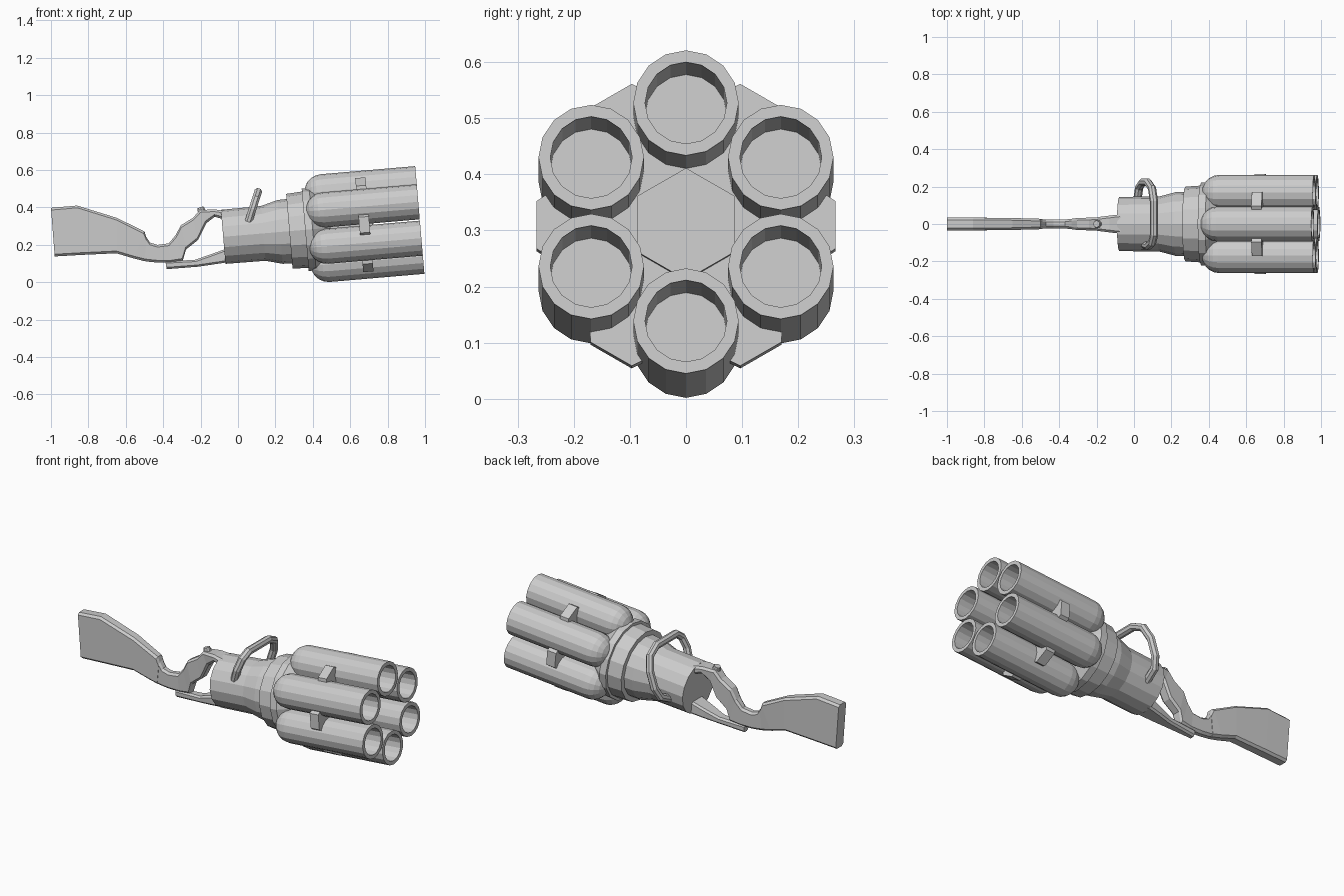
import bpy, bmesh, math
from mathutils import Matrix, Vector

if "Cube" in bpy.data.objects:
    bpy.data.objects.remove(bpy.data.objects["Cube"])

steel = bpy.data.materials.new("plain_grey")
steel.diffuse_color = (0.6, 0.6, 0.6, 1)
steel.use_nodes = True
steel.node_tree.nodes["Principled BSDF"].inputs["Base Color"].default_value = steel.diffuse_color

# The barrel axis rises 5 degrees towards +x; its origin is the muzzle centre
AXIS = Matrix.Translation((0.972, 0, 0.333)) @ Matrix.Rotation(math.radians(-4.9), 4, 'Y')


def finish(name, bm, matrix=None):
    bmesh.ops.remove_doubles(bm, verts=bm.verts, dist=1e-5)
    bmesh.ops.recalc_face_normals(bm, faces=bm.faces)
    if matrix:
        bm.transform(matrix)
    mesh = bpy.data.meshes.new(name)
    bm.to_mesh(mesh)
    bm.free()
    mesh.materials.append(steel)
    obj = bpy.data.objects.new(name, mesh)
    bpy.context.collection.objects.link(obj)
    return obj


def loft(name, rings, matrix=None):
    """Skin equal-length rings of points and cap both ends."""
    bm = bmesh.new()
    rows = [[bm.verts.new(p) for p in ring] for ring in rings]
    n = len(rows[0])
    for a, b in zip(rows, rows[1:]):
        for i in range(n):
            j = (i + 1) % n
            bm.faces.new((a[i], a[j], b[j], b[i]))
    bm.faces.new(rows[0])
    bm.faces.new(rows[-1])
    return finish(name, bm, matrix)


def lathe(name, profile, sides=16, y=0, z=0):
    """Turn (distance, radius) pairs around the tilted axis."""
    rings = []
    for u, r in profile:
        rings.append([(u, y + r * math.sin(math.tau * i / sides),
                       z + r * math.cos(math.tau * i / sides)) for i in range(sides)])
    return loft(name, rings, AXIS)


def slab(name, sections, c=0.012):
    """Loft chamfered rectangles; section = top x, z, bottom x, z, half width."""
    rings = []
    for xt, zt, xb, zb, w in sections:
        t, b = Vector((xt, 0, zt)), Vector((xb, 0, zb))
        k = c / (t - b).length
        hi, lo = t.lerp(b, k), b.lerp(t, k)
        right = [(t, w - c), (hi, w), (lo, w), (b, w - c)]
        pts = [p + Vector((0, d, 0)) for p, d in right]
        pts += [p - Vector((0, d, 0)) for p, d in reversed(right)]
        rings.append(pts)
    return loft(name, rings)


# Six domed barrels with open bores
R, BORE = 0.094, 0.073
dome = [(-0.508 - R * math.cos(a), max(R * math.sin(a), 0.002))
        for a in (math.radians(18 * i) for i in range(6))]
for k in range(6):
    a = math.tau * k / 6
    lathe(f"barrel_{k + 1}", dome + [(0, R), (0, BORE), (-0.26, BORE)],
          y=0.195 * math.sin(a), z=0.195 * math.cos(a))

# Receiver body with flared front and two collars
lathe("receiver_body", [(-1.055, 0.145), (-0.84, 0.147), (-0.75, 0.171), (-0.69, 0.173)])
lathe("rear_collar", [(-0.70, 0.2), (-0.605, 0.206)])
lathe("front_collar", [(-0.615, 0.221), (-0.575, 0.221), (-0.48, 0.15)])

# Hexagonal core and the spacer plate that peaks between the barrels
lathe("barrel_core", [(-0.55, 0.1), (-0.25, 0.1)], sides=6)
plate = []
for u in (-0.325, -0.27):
    ring = []
    for i in range(18):
        r = 0.205 if i % 3 == 0 else 0.27
        a = math.tau * (i // 3) / 6 + math.radians((0, 21, 39)[i % 3])
        ring.append((u, r * math.sin(a), r * math.cos(a)))
    plate.append(ring)
loft("spacer_plate", plate, AXIS)

# Carrying handle: an octagonal bar arched over the body
path = [(-0.11, 0.325), (-0.118, 0.39), (-0.10, 0.45), (-0.06, 0.482), (0.12, 0.482),
        (0.19, 0.45), (0.222, 0.38), (0.222, 0.29), (0.195, 0.235), (0.12, 0.2)]
pts = [Vector((0.055 + 0.32 * (z - 0.32), y, z)) for y, z in path]
side = Vector((1, 0, -0.32)).normalized()
rings = []
for i, p in enumerate(pts):
    t = (pts[min(i + 1, len(pts) - 1)] - pts[max(i - 1, 0)]).normalized()
    n = t.cross(side).normalized()
    m = t.cross(n)
    rings.append([p + 0.022 * (n * math.cos(math.tau * (j + .5) / 8)
                               + m * math.sin(math.tau * (j + .5) / 8)) for j in range(8)])
loft("carry_handle", rings)

# Shoulder stock
slab("stock", [(-1.0, 0.398, -0.98, 0.138, 0.034), (-0.86, 0.41, -0.84, 0.146, 0.034),
               (-0.65, 0.345, -0.65, 0.155, 0.032), (-0.5, 0.272, -0.56, 0.128, 0.028),
               (-0.488, 0.235, -0.50, 0.113, 0.026)])

# Curved grip linking stock and body
slab("grip", [(-0.495, 0.25, -0.51, 0.115, 0.024), (-0.47, 0.212, -0.48, 0.11, 0.024),
              (-0.43, 0.20, -0.43, 0.105, 0.024), (-0.37, 0.208, -0.36, 0.105, 0.024),
              (-0.335, 0.25, -0.295, 0.115, 0.028), (-0.305, 0.305, -0.278, 0.175, 0.032),
              (-0.24, 0.345, -0.215, 0.225, 0.034), (-0.205, 0.385, -0.17, 0.315, 0.036),
              (-0.13, 0.39, -0.125, 0.35, 0.045), (-0.07, 0.382, -0.07, 0.335, 0.052)])

# Lower guard running back from the body
slab("lower_guard", [(-0.388, 0.112, -0.382, 0.07, 0.02), (-0.23, 0.12, -0.215, 0.083, 0.03),
                     (-0.15, 0.148, -0.14, 0.094, 0.042), (-0.06, 0.18, -0.06, 0.106, 0.052)],
     c=0.01)

# Small knob on top of the grip
bm = bmesh.new()
bmesh.ops.create_cone(bm, cap_ends=True, segments=10, radius1=0.026, radius2=0.018, depth=0.04)
finish("grip_knob", bm, Matrix.Translation((-0.195, 0, 0.382)) @ Matrix.Rotation(-0.3, 4, 'Y'))
